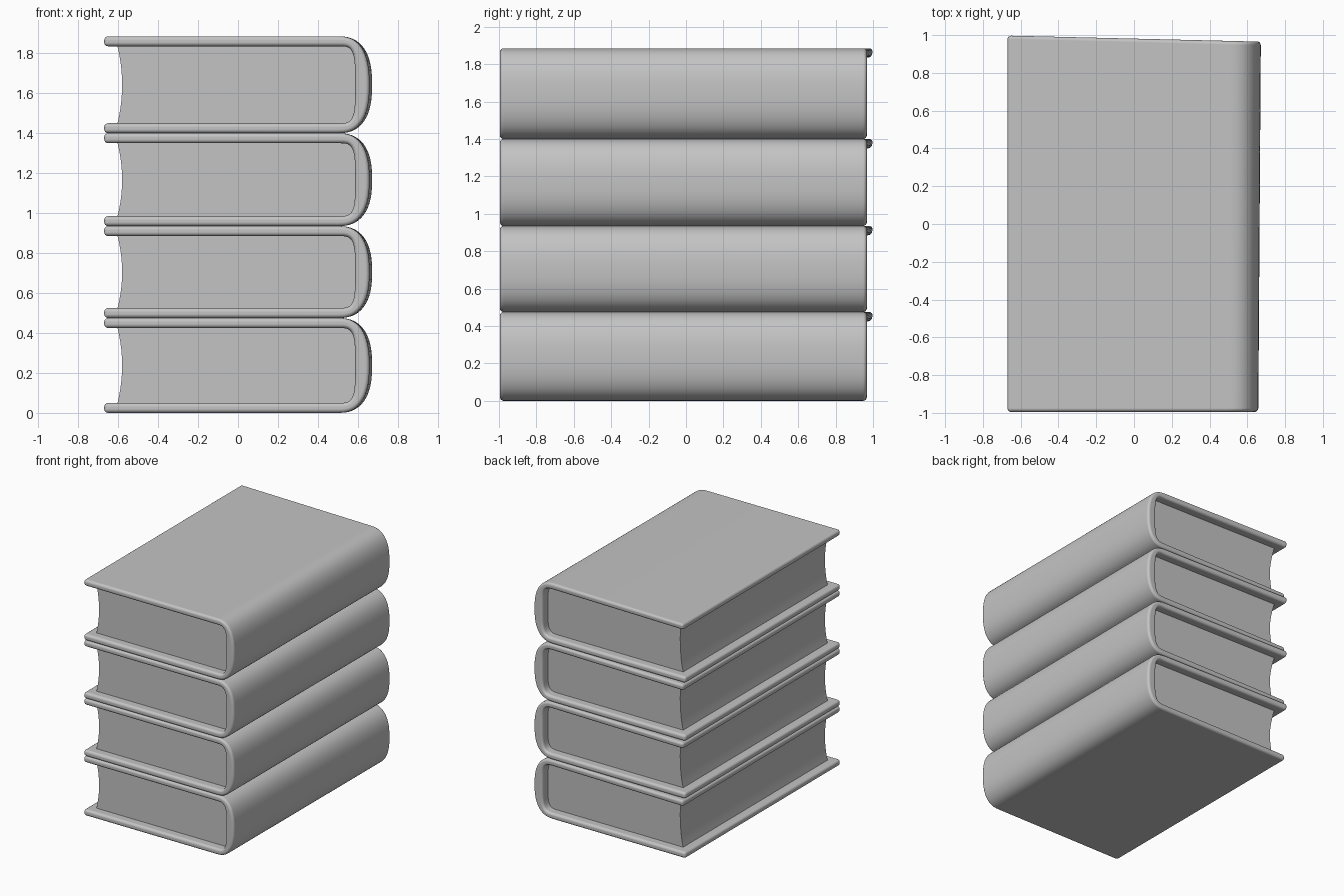
import bpy, math

if "Cube" in bpy.data.objects:
    bpy.data.objects.remove(bpy.data.objects["Cube"], do_unlink=True)

# Single matte grey for everything
GREY = (0.55, 0.55, 0.55, 1)
grey = bpy.data.materials.new("plain grey")
grey.use_nodes = True
grey.diffuse_color = GREY
grey.node_tree.nodes["Principled BSDF"].inputs["Base Color"].default_value = GREY

SEAMS = [0.0, 0.475, 0.935, 1.40, 1.885]   # heights where the books meet
FRONT, BACK = -0.995, 0.967                # cover ends
COVER_LEFT, SPINE_START = -0.67, 0.50
BOARD, RECESS, STEPS = 0.05, 0.07, 28


def spine_profile(left, reach, half, power):
    """Open C profile: top board, rounded spine, bottom board."""
    pts = [(left, half)]
    for i in range(STEPS + 1):
        a = math.pi * (0.5 - i / STEPS)
        c, s = max(math.cos(a), 0), math.sin(a)
        pts.append((SPINE_START + reach * c ** (2 / power),
                    math.copysign(half * abs(s) ** (2 / power), s)))
    return pts + [(left, -half)]


def place(x, y, z, mid, half):
    """Slightly skewed upper back corner and a spine that swells to the rear."""
    if y > 0:
        lift = min(max(z / half, 0), 1)
        y += 0.033 * lift * (0.6 - min(x, 0.6)) / 1.27
    if x > SPINE_START:
        x += 0.007 * y * (x - SPINE_START) / 0.17
    return (x, y, z + mid)


def make_object(name, verts, faces):
    mesh = bpy.data.meshes.new(name)
    mesh.from_pydata(verts, [], faces)
    mesh.materials.append(grey)
    obj = bpy.data.objects.new(name, mesh)
    bpy.context.collection.objects.link(obj)
    bpy.ops.object.select_all(action='DESELECT')
    obj.select_set(True)
    bpy.context.view_layer.objects.active = obj
    bpy.ops.object.mode_set(mode='EDIT')
    bpy.ops.mesh.select_all(action='SELECT')
    bpy.ops.mesh.normals_make_consistent(inside=False)
    bpy.ops.object.mode_set(mode='OBJECT')
    return obj


def make_cover(name, mid, half):
    outer = spine_profile(COVER_LEFT, 0.165, half, 2.5)
    inner = spine_profile(COVER_LEFT, 0.09, half - BOARD, 4)
    n = len(outer)
    verts = [place(x, y, z, mid, half)
             for y in (FRONT, BACK) for ring in (outer, inner) for x, z in ring]
    of, nf, ob, nb = 0, n, 2 * n, 3 * n    # outer/inner, front/back starts
    faces = []
    for i in range(n - 1):
        for a, b in ((of, ob), (ob, nb), (nb, nf), (nf, of)):
            faces.append((a + i, a + i + 1, b + i + 1, b + i))
    for i in (0, n - 1):
        faces.append((of + i, ob + i, nb + i, nf + i))
    obj = make_object(name, verts, faces)
    bpy.ops.object.shade_smooth()
    bevel = obj.modifiers.new("rounded edges", 'BEVEL')
    bevel.width = 0.02
    bevel.segments = 4
    bevel.limit_method = 'ANGLE'
    bevel.angle_limit = math.radians(45)
    bevel.use_clamp_overlap = False
    bevel.harden_normals = True


def make_pages(name, mid, half):
    # Outline slightly sunk into the cover, with a hollow fore edge
    tall = half - BOARD + 0.008
    ring = spine_profile(-0.605, 0.095, tall, 4)
    for i in range(1, 10):
        t = -1 + i / 5
        ring.append((-0.605 + 0.025 * (1 - t * t), t * tall))
    n = len(ring)
    verts = [place(x, y, z, mid, half)
             for y in (FRONT + RECESS, BACK - RECESS) for x, z in ring]
    faces = [tuple(range(n)), tuple(range(2 * n - 1, n - 1, -1))]
    faces += [(i, (i + 1) % n, n + (i + 1) % n, n + i) for i in range(n)]
    make_object(name, verts, faces)
    bpy.ops.object.shade_smooth_by_angle(angle=math.radians(35))


# Stack of four books
for k, (low, high) in enumerate(zip(SEAMS, SEAMS[1:]), 1):
    mid, half = (low + high) / 2, (high - low) / 2
    make_cover(f"book_{k}_cover", mid, half)
    make_pages(f"book_{k}_pages", mid, half)
